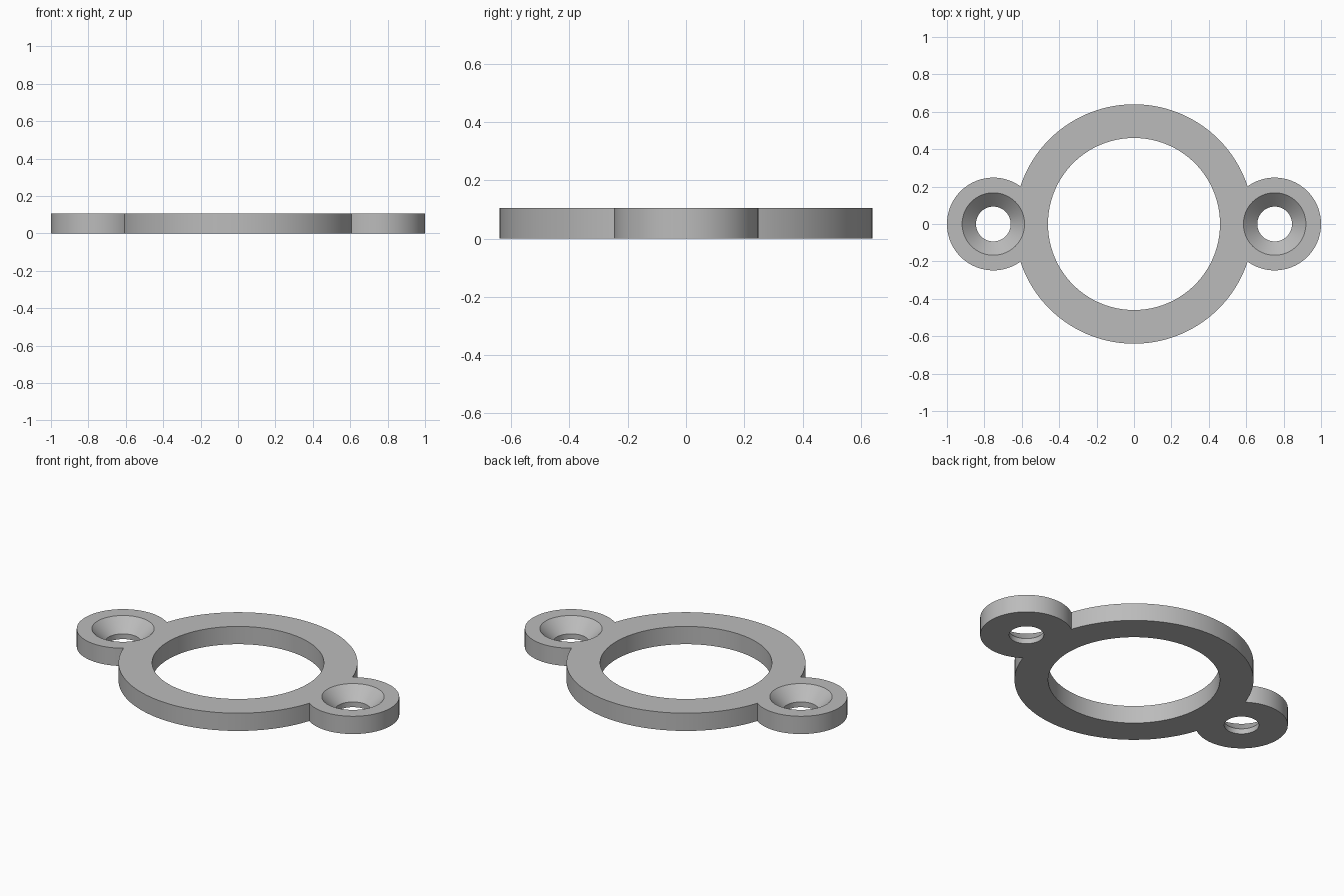
import bpy, bmesh
from math import pi, cos, sin, atan2, sqrt

cube = bpy.data.objects.get("Cube")
if cube:
    bpy.data.objects.remove(cube)

HEIGHT = 0.105
RING_R, BORE_R = 0.64, 0.46
EAR_X, EAR_R = 0.752, 0.248
HOLE_R, SINK_R, SINK_Z = 0.093, 0.167, 0.031

grey = bpy.data.materials.new("light grey")
grey.use_nodes = True
colour = (0.5, 0.5, 0.5, 1)
grey.diffuse_color = colour
grey.node_tree.nodes["Principled BSDF"].inputs["Base Color"].default_value = colour


def arc(cx, radius, start, end, steps):
    """Points along an arc centred on the x axis, leaving out the last one."""
    angles = [start + (end - start) * i / steps for i in range(steps)]
    return [(cx + radius * cos(a), radius * sin(a)) for a in angles]


def make_object(name, bm):
    bmesh.ops.recalc_face_normals(bm, faces=bm.faces)
    mesh = bpy.data.meshes.new(name)
    bm.to_mesh(mesh)
    bm.free()
    mesh.materials.append(grey)
    obj = bpy.data.objects.new(name, mesh)
    bpy.context.collection.objects.link(obj)
    return obj


def round_cutter(name, x, profile, sides):
    """Stack of circles (radius, height) joined into a closed solid."""
    bm = bmesh.new()
    loops = [[bm.verts.new((px, py, z)) for px, py in arc(x, r, 0, 2 * pi, sides)]
             for r, z in profile]
    for low, high in zip(loops, loops[1:]):
        for i in range(sides):
            j = (i + 1) % sides
            bm.faces.new((low[i], low[j], high[j], high[i]))
    bm.faces.new(loops[0][::-1])
    bm.faces.new(loops[-1])
    cutter = make_object(name, bm)
    cutter.hide_render = True
    return cutter


# Flange outline: large disc merged with a round ear on each side
cross_x = (EAR_X**2 + RING_R**2 - EAR_R**2) / (2 * EAR_X)
cross_y = sqrt(RING_R**2 - cross_x**2)
ring_a = atan2(cross_y, cross_x)
ear_a = atan2(cross_y, cross_x - EAR_X)
half = arc(EAR_X, EAR_R, -ear_a, ear_a, 64) + arc(0, RING_R, ring_a, pi - ring_a, 72)
outline = half + [(-x, -y) for x, y in half]

bm = bmesh.new()
base = bm.faces.new([bm.verts.new((x, y, 0)) for x, y in outline])
top = bmesh.ops.extrude_face_region(bm, geom=[base], use_keep_orig=True)["geom"]
bmesh.ops.translate(bm, vec=(0, 0, HEIGHT),
                    verts=[v for v in top if isinstance(v, bmesh.types.BMVert)])
flange = make_object("mounting_flange", bm)

# Central bore and the two countersunk screw holes
over = 0.05
bore = [(BORE_R, -over), (BORE_R, HEIGHT + over)]
screw = [(HOLE_R, -over), (HOLE_R, SINK_Z), (SINK_R, HEIGHT), (SINK_R + over, HEIGHT + over)]
cutters = [round_cutter("bore_cutter", 0, bore, 128),
           round_cutter("left_screw_cutter", EAR_X, screw, 64),
           round_cutter("right_screw_cutter", -EAR_X, screw, 64)]

bpy.ops.object.select_all(action="DESELECT")
bpy.context.view_layer.objects.active = flange
flange.select_set(True)
for cutter in cutters:
    cut = flange.modifiers.new(cutter.name, "BOOLEAN")
    cut.operation = "DIFFERENCE"
    cut.solver = "EXACT"
    cut.object = cutter
    bpy.ops.object.modifier_apply(modifier=cut.name)
    bpy.data.objects.remove(cutter)

bpy.ops.object.shade_smooth_by_angle(angle=pi / 6)
